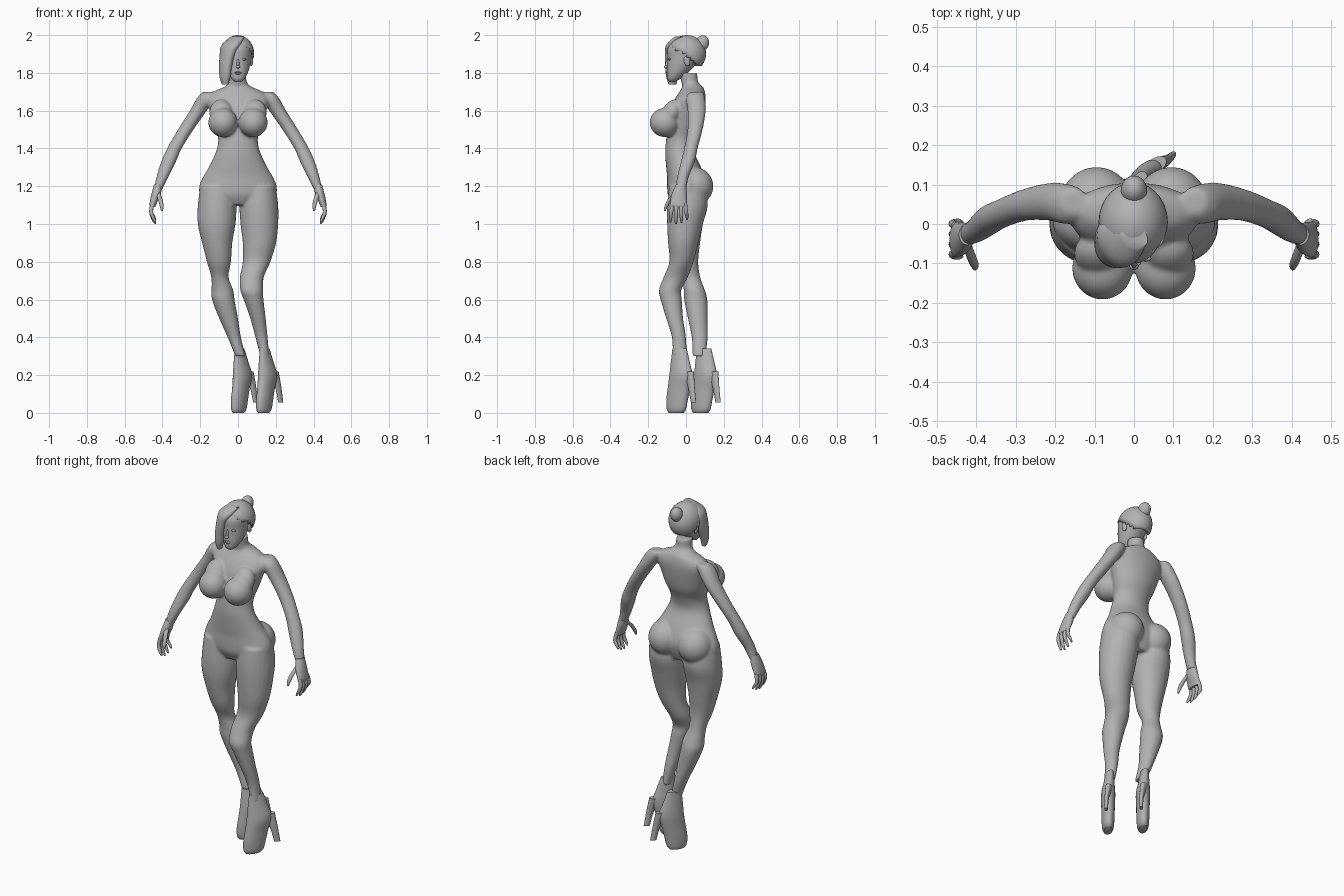
import bpy, bmesh, math
from mathutils import Matrix, Vector

cube = bpy.data.objects.get("Cube")
if cube:
    bpy.data.objects.remove(cube, do_unlink=True)

# One plain clay colour for the whole figure
clay = bpy.data.materials.new("clay_grey")
clay.use_nodes = True
clay.diffuse_color = (0.45, 0.45, 0.45, 1)
clay.node_tree.nodes["Principled BSDF"].inputs["Base Color"].default_value = clay.diffuse_color


def smooth_rows(rows, steps):
    """Insert spline rows between the given cross-section rows."""
    rows = [Vector(row) for row in rows]
    result = []
    for i in range(len(rows) - 1):
        before, start = rows[max(i - 1, 0)], rows[i]
        end, after = rows[i + 1], rows[min(i + 2, len(rows) - 1)]
        for step in range(steps):
            t = step / steps
            result.append(start + (end - before) * (t / 2)
                          + (before * 2 - start * 5 + end * 4 - after) * (t * t / 2)
                          + (start * 3 - before - end * 3 + after) * (t ** 3 / 2))
    return result + [rows[-1]]


def loft(bm, rows, sides=24, skew=0.0, steps=4):
    """Closed skin through oval sections: left, right, front, back, height."""
    rings = []
    for x0, x1, y0, y1, z in smooth_rows(rows, steps):
        ring = []
        for k in range(sides):
            a = math.tau * k / sides
            ring.append(bm.verts.new(((x0 + x1) / 2 + (x1 - x0) / 2 * math.cos(a),
                                      (y0 + y1) / 2 + (y1 - y0) / 2 * math.sin(a + skew), z)))
        rings.append(ring)
    for low, high in zip(rings, rings[1:]):
        for k in range(sides):
            j = (k + 1) % sides
            bm.faces.new((low[k], low[j], high[j], high[k]))
    bm.faces.new(rings[0])
    bm.faces.new(rings[-1])


def ball(bm, centre, size, tilt=0.0):
    matrix = (Matrix.Translation(centre) @ Matrix.Rotation(tilt, 4, "X")
              @ Matrix.Diagonal((*size, 1)))
    return bmesh.ops.create_uvsphere(bm, u_segments=28, v_segments=18, radius=1, matrix=matrix)["verts"]


def mirrored(rows, side):
    """Swap the section limits for the opposite side of the body."""
    if side > 0:
        return rows
    return [(-x1, -x0, y0, y1, z) for x0, x1, y0, y1, z in rows]


def finish(bm, name):
    bmesh.ops.recalc_face_normals(bm, faces=bm.faces)
    mesh = bpy.data.meshes.new(name)
    bm.to_mesh(mesh)
    bm.free()
    mesh.materials.append(clay)
    mesh.polygons.foreach_set("use_smooth", [True] * len(mesh.polygons))
    obj = bpy.data.objects.new(name, mesh)
    bpy.context.collection.objects.link(obj)
    return obj


# Torso and neck
torso_rows = [(-w, w, front, back, z) for w, front, back, z in (
    (.10, -.07, .08, 1.10), (.195, -.095, .1, 1.15), (.205, -.1, .11, 1.2),
    (.185, -.1, .1, 1.25), (.155, -.105, .08, 1.3), (.118, -.11, .045, 1.38),
    (.105, -.105, .055, 1.45), (.125, -.095, .085, 1.52), (.15, -.085, .1, 1.6),
    (.165, -.06, .105, 1.66), (.13, -.035, .1, 1.7), (.075, -.02, .09, 1.725),
    (.047, -.025, .065, 1.75), (.043, -.035, .06, 1.8))]

# Thighs share the hip section, then each leg has its own pose
hip_rows = [(.02, .2, -.09, .1, 1.2), (.008, .213, -.1, .115, 1.1), (.013, .213, -.1, .09, 1.0)]
left_leg = hip_rows + [
    (.025, .202, -.095, .065, .9), (.025, .172, -.088, .04, .8), (.01, .137, -.118, .01, .72),
    (.012, .133, -.143, -.025, .65), (.03, .135, -.135, -.022, .6), (.065, .147, -.105, -.015, .5),
    (.092, .157, -.075, 0, .4), (.118, .166, -.07, .005, .3)]
right_leg = mirrored(hip_rows, -1) + [
    (-.19, -.03, -.085, .075, .9), (-.165, -.037, -.06, .065, .8), (-.142, -.05, -.025, .075, .72),
    (-.14, -.025, -.012, .1, .65), (-.138, -.018, -.01, .113, .6), (-.1, 0, .01, .115, .5),
    (-.055, .016, .03, .115, .4), (-.015, .04, .035, .105, .3)]

arm_rows = [
    (.12, .185, .025, .09, 1.7), (.12, .215, 0, .1, 1.67), (.165, .255, .008, .105, 1.6),
    (.235, .318, .008, .088, 1.5), (.298, .376, -.01, .062, 1.4), (.328, .407, -.027, .047, 1.33),
    (.368, .432, -.047, .015, 1.25), (.402, .446, -.055, .002, 1.18)]

# Body: overlapping forms fused into one smooth skin
bm = bmesh.new()
loft(bm, torso_rows, 32)
loft(bm, left_leg)
loft(bm, right_leg)
for side in (1, -1):
    loft(bm, mirrored(arm_rows, side))
    ball(bm, (side * .095, .045, 1.2), (.095, .1, .1))
    ball(bm, (side * .08, -.112, 1.537), (.077, .08, .077))
    ball(bm, (side * .09, -.075, 1.59), (.062, .05, .075), -.5)
body = finish(bm, "body")
remesh = body.modifiers.new("fuse", "REMESH")
remesh.mode = "VOXEL"
remesh.voxel_size = .007
remesh.use_smooth_shade = True
relax = body.modifiers.new("relax", "SMOOTH")
relax.factor = .5
relax.iterations = 7

# Hands: palm, four curled fingers and a thumb
palm_rows = [(.403, .444, -.053, 0, 1.21), (.408, .458, -.075, .004, 1.16),
             (.43, .468, -.085, .005, 1.11), (.438, .467, -.083, .004, 1.09)]


def finger(bm, points, radius, side):
    rows = [(x - r, x + r, y - r, y + r, z) for (x, y, z), r in
            zip(points, (radius, radius, radius * .85, radius * .4))]
    loft(bm, mirrored(rows, side), 10, steps=3)


for side, label in ((1, "left"), (-1, "right")):
    bm = bmesh.new()
    loft(bm, mirrored(palm_rows, side), 20)
    for k in range(4):
        y = -.073 + k * .023
        spread = (k - 1.5) * .006
        drop = (.004, -.006, 0, .015)[k]
        finger(bm, [(.452, y, 1.11), (.46, y + spread * .5, 1.065),
                    (.447, y + spread, 1.025 + drop), (.437, y + spread, 1.005 + drop)], .0105, side)
    finger(bm, [(.425, -.05, 1.17), (.412, -.085, 1.13),
                (.404, -.104, 1.095), (.403, -.113, 1.07)], .012, side)
    finish(bm, label + "_hand")

# Platform shoes: identical pair, set down in two places
shoe_rows = [(.116, .167, -.072, .004, .34), (.11, .188, -.08, .02, .27),
             (.106, .208, -.088, .034, .2), (.102, .195, -.097, .022, .13),
             (.096, .186, -.104, .01, .07), (.097, .178, -.102, 0, .02), (.105, .165, -.092, -.012, 0)]
heel_rows = [(.155, .215, -.01, .042, .22), (.195, .229, .01, .046, .14),
             (.213, .24, .026, .054, .055)]
for label, move in (("left", (0, 0, 0)), ("right", (-.133, .13, 0))):
    for part, rows in (("shoe", shoe_rows), ("heel", heel_rows)):
        bm = bmesh.new()
        loft(bm, rows, skew=.55)
        bmesh.ops.translate(bm, verts=bm.verts, vec=move)
        finish(bm, label + "_" + part)

# Head with simple features
bm = bmesh.new()
loft(bm, [(-w, w, front, back, z) for w, front, back, z in (
    (.016, -.088, -.06, 1.752), (.034, -.098, -.03, 1.768), (.052, -.1, .01, 1.8),
    (.064, -.099, .05, 1.84), (.071, -.098, .085, 1.88), (.073, -.097, .09, 1.93),
    (.055, -.065, .07, 1.97), (.02, -.03, .03, 1.985))], 32)
finish(bm, "head")

bm = bmesh.new()
ball(bm, (0, -.1, 1.85), (.007, .009, .028), -.3)
ball(bm, (0, -.107, 1.832), (.011, .01, .008))
finish(bm, "nose")
bm = bmesh.new()
ball(bm, (0, -.099, 1.803), (.018, .008, .004))
ball(bm, (0, -.098, 1.796), (.015, .008, .005))
finish(bm, "lips")
for side, label in ((1, "left"), (-1, "right")):
    bm = bmesh.new()
    ball(bm, (side * .03, -.087, 1.872), (.014, .008, .006))
    finish(bm, label + "_eye")
    bm = bmesh.new()
    ball(bm, (side * .071, .005, 1.862), (.009, .016, .027), .2)
    finish(bm, label + "_ear")

# Hair cap, trimmed along a hairline running from brow to nape
bm = bmesh.new()
ball(bm, (-.002, .004, 1.9), (.088, .102, .1))
below = [v for v in bm.verts if v.co.z < 1.945 - .72 * (v.co.y + .1)]
bmesh.ops.delete(bm, geom=below, context="VERTS")
cap = finish(bm, "hair_cap")
rim = cap.modifiers.new("thickness", "SOLIDIFY")
rim.thickness = .012
rim.offset = -1

# Side-swept fringe and bun
bm = bmesh.new()
loft(bm, [(-.03, .035, -.06, 0, 1.992), (-.085, .015, -.104, .01, 1.95),
          (-.097, -.012, -.112, .01, 1.9), (-.1, -.032, -.11, -.02, 1.83),
          (-.098, -.04, -.105, -.04, 1.78), (-.085, -.052, -.092, -.052, 1.738)], skew=-.35)
finish(bm, "fringe")
bm = bmesh.new()
ball(bm, (0, .086, 1.957), (.033, .036, .042), -.3)
finish(bm, "hair_bun")

# Keep rims and end caps crisp on everything but the fused body
bpy.ops.object.select_all(action="DESELECT")
for obj in bpy.context.collection.objects:
    if obj.type == "MESH" and obj is not body and clay.name in obj.data.materials:
        obj.select_set(True)
        bpy.context.view_layer.objects.active = obj
bpy.ops.object.shade_smooth_by_angle(angle=math.radians(50))
